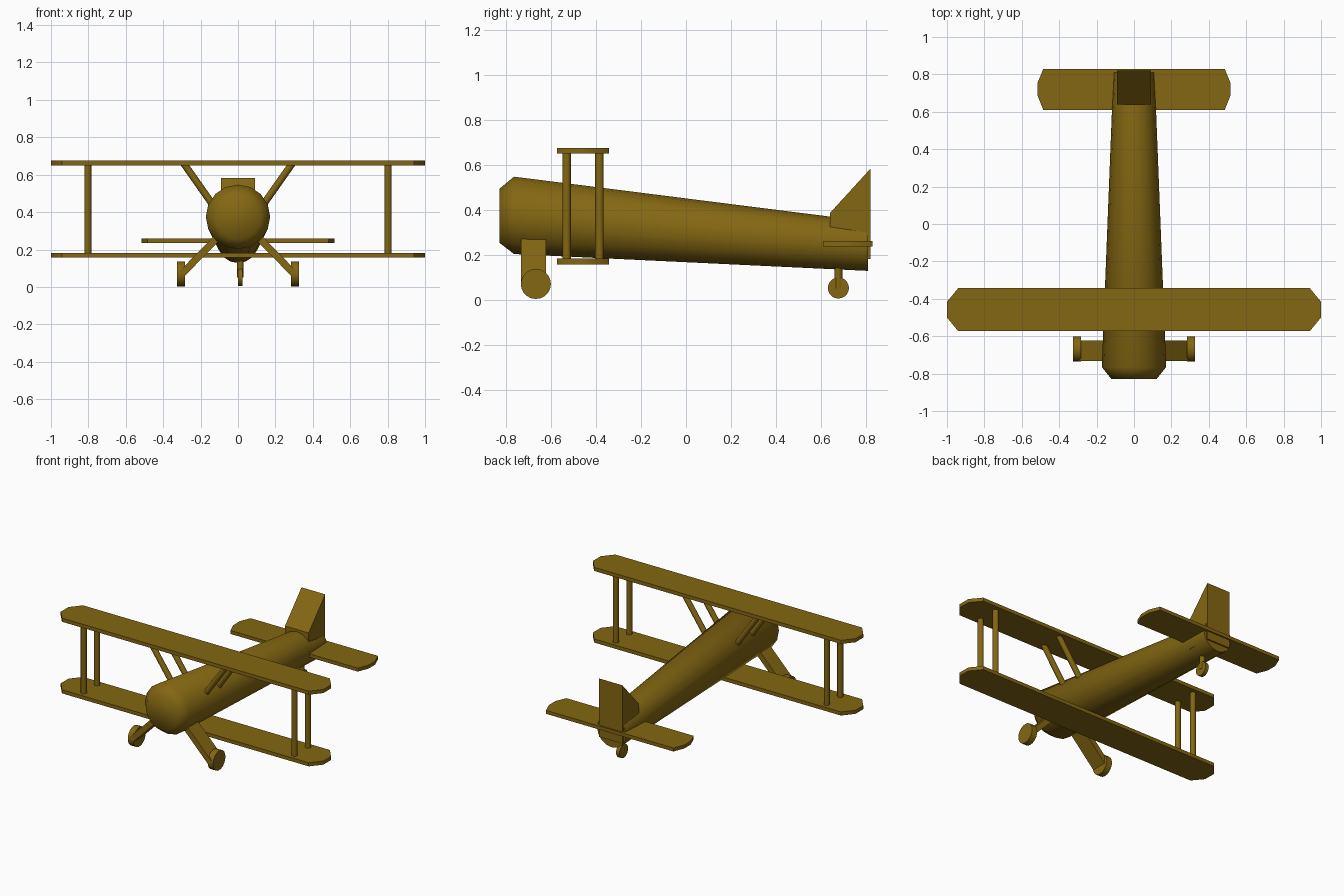
import bpy, bmesh, math
from mathutils import Vector

if "Cube" in bpy.data.objects:
    bpy.data.objects.remove(bpy.data.objects["Cube"])

paint = bpy.data.materials.new("mustard_paint")
paint.diffuse_color = (0.23, 0.135, 0.006, 1)
paint.use_nodes = True
paint.node_tree.nodes["Principled BSDF"].inputs["Base Color"].default_value = paint.diffuse_color


def finish(name, bm, angle=40):
    bmesh.ops.recalc_face_normals(bm, faces=bm.faces)
    mesh = bpy.data.meshes.new(name)
    bm.to_mesh(mesh)
    bm.free()
    ob = bpy.data.objects.new(name, mesh)
    bpy.context.collection.objects.link(ob)
    mesh.materials.append(paint)
    bpy.ops.object.select_all(action='DESELECT')
    ob.select_set(True)
    bpy.context.view_layer.objects.active = ob
    bpy.ops.object.shade_smooth_by_angle(angle=math.radians(angle))
    return ob


def prism(name, outline, offset):
    """Extrude a closed 3D outline along an offset."""
    bm = bmesh.new()
    face = bm.faces.new([bm.verts.new(p) for p in outline])
    out = bmesh.ops.extrude_face_region(bm, geom=[face], use_keep_orig=True)
    verts = [g for g in out["geom"] if isinstance(g, bmesh.types.BMVert)]
    bmesh.ops.translate(bm, verts=verts, vec=offset)
    return finish(name, bm)


def rod(name, a, b, r, sides=12):
    """Cylinder between two points."""
    a, b = Vector(a), Vector(b)
    bm = bmesh.new()
    bmesh.ops.create_cone(bm, cap_ends=True, segments=sides, radius1=r,
                          radius2=r, depth=(b - a).length)
    ob = finish(name, bm)
    ob.rotation_mode = 'QUATERNION'
    ob.rotation_quaternion = (b - a).to_track_quat('Z', 'Y')
    ob.location = (a + b) / 2
    return ob


def wing(name, half, tip, y0, y1, z0, z1, flat):
    """Flat board with clipped tips; flat = half-length of the tip edge."""
    c = (y0 + y1) / 2
    right = [(half - tip, y0), (half, c - flat), (half, c + flat), (half - tip, y1)]
    left = [(-x, y) for x, y in reversed(right)]
    prism(name, [(x, y, z0) for x, y in right + left], (0, 0, z1 - z0))


# fuselage: tapered rings with a chamfered nose (y, centre z, radius)
bm = bmesh.new()
N = 16
rings = []
for y, z, r in [(-0.83, 0.373, 0.12), (-0.765, 0.375, 0.172), (0.81, 0.238, 0.11)]:
    rings.append([bm.verts.new((r * math.cos(2 * math.pi * i / N), y,
                                z + r * math.sin(2 * math.pi * i / N)))
                  for i in range(N)])
for a, b in zip(rings, rings[1:]):
    for i in range(N):
        j = (i + 1) % N
        bm.faces.new((a[i], a[j], b[j], b[i]))
bm.faces.new(rings[0])
bm.faces.new(rings[-1])
finish("fuselage", bm, 60)

# wings and tailplane
wing("upper_wing", 1.0, 0.06, -0.573, -0.343, 0.65, 0.675, 0.042)
wing("lower_wing", 1.0, 0.06, -0.573, -0.343, 0.157, 0.182, 0.042)
wing("tailplane", 0.515, 0.03, 0.61, 0.83, 0.236, 0.26, 0.036)

# wedge-shaped tail fin
prism("tail_fin", [(-0.09, 0.64, 0.18), (-0.09, 0.64, 0.385),
                   (-0.09, 0.82, 0.582), (-0.09, 0.82, 0.18)], (0.18, 0, 0))

for side, s in (("left", -1), ("right", 1)):
    # wing struts
    for place, y in (("front", -0.531), ("rear", -0.385)):
        rod(f"{side}_{place}_wing_strut", (s * 0.803, y, 0.17), (s * 0.803, y, 0.66), 0.019)
        rod(f"{side}_{place}_body_strut", (s * 0.29, y, 0.66), (s * 0.10, y, 0.39), 0.019)
    # flat landing leg
    a, b = Vector((s * 0.09, -0.733, 0.285)), Vector((s * 0.298, -0.733, 0.072))
    d = (b - a).normalized()
    n = Vector((d.z, 0, -d.x)) * 0.019
    prism(f"{side}_landing_leg", [a + n, b + n, b - n, a - n], (0, 0.111, 0))
    # main wheel
    rod(f"{side}_wheel", (s * 0.283, -0.668, 0.07), (s * 0.325, -0.668, 0.07), 0.067, 20)

# tail wheel and its post
rod("tail_wheel_post", (0.012, 0.678, 0.05), (0.012, 0.678, 0.2), 0.019 * 0.9)
rod("tail_wheel", (-0.001, 0.678, 0.052), (0.025, 0.678, 0.052), 0.047, 20)
